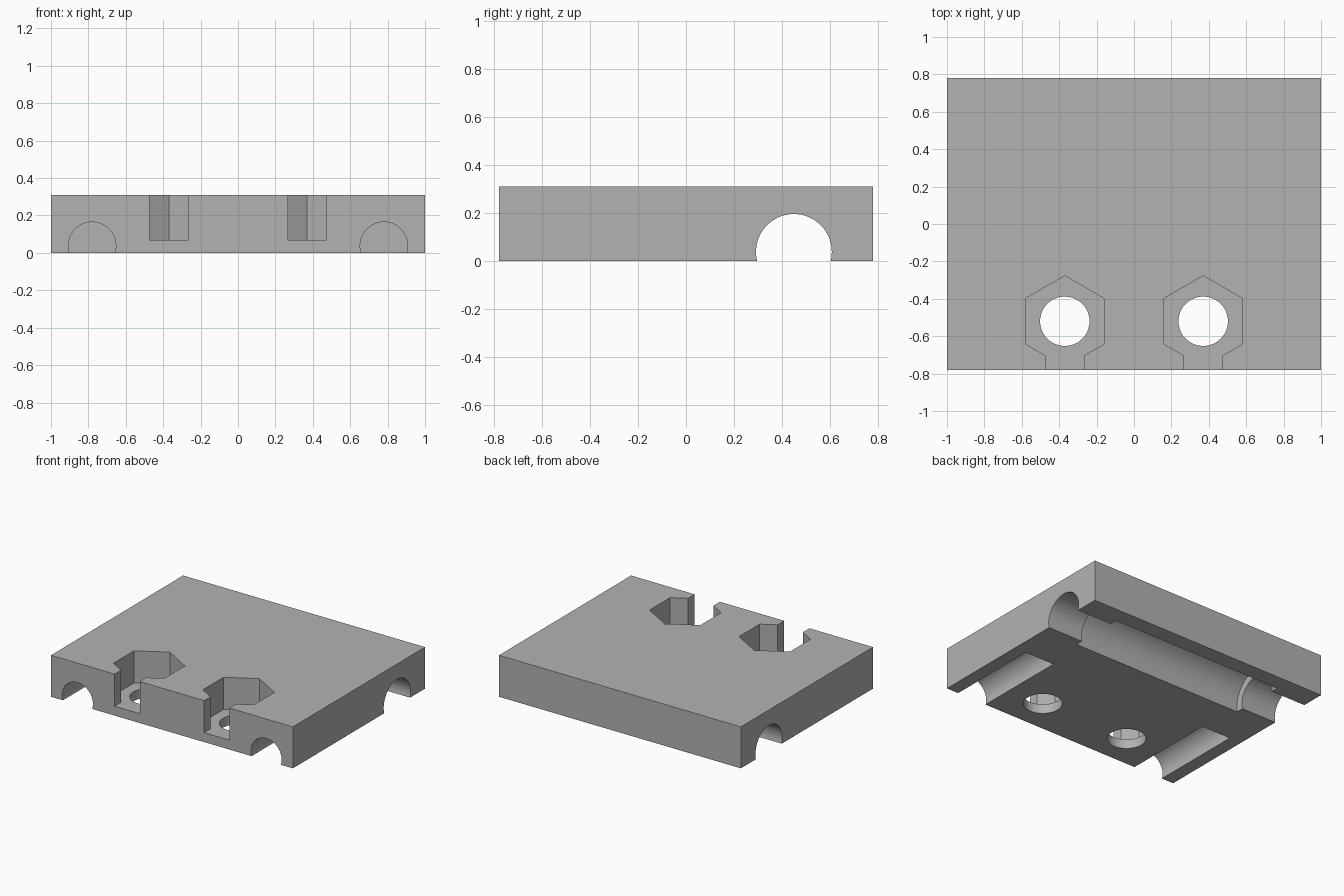
import bpy
import math

default = bpy.data.objects.get("Cube")
if default:
    bpy.data.objects.remove(default, do_unlink=True)

WIDTH, DEPTH, HEIGHT = 2.0, 1.56, 0.31
ROD_Z = 0.038                      # shared height of all rod axes

grey = bpy.data.materials.new("plain grey")
grey.use_nodes = True
colour = (0.45, 0.45, 0.45, 1)
grey.diffuse_color = colour
grey.node_tree.nodes["Principled BSDF"].inputs["Base Color"].default_value = colour


def box(name, centre, size):
    bpy.ops.mesh.primitive_cube_add(size=1, location=centre)
    obj = bpy.context.object
    obj.name = name
    obj.scale = size
    bpy.ops.object.transform_apply(location=True, rotation=True, scale=True)
    return obj


def rod(name, centre, radius, length, rotation=(0, 0, 0), sides=72):
    bpy.ops.mesh.primitive_cylinder_add(vertices=sides, radius=radius, depth=length,
                                        location=centre, rotation=rotation)
    obj = bpy.context.object
    obj.name = name
    bpy.ops.object.transform_apply(location=True, rotation=True, scale=True)
    return obj


def carve(body, cutter):
    mod = body.modifiers.new(cutter.name, "BOOLEAN")
    mod.operation = "DIFFERENCE"
    mod.solver = "EXACT"
    mod.object = cutter
    bpy.context.view_layer.objects.active = body
    bpy.ops.object.modifier_apply(modifier=mod.name)
    bpy.data.objects.remove(cutter, do_unlink=True)


# Solid slab
block = box("clamp_block", (0, 0, HEIGHT / 2), (WIDTH, DEPTH, HEIGHT))
block.data.materials.clear()
block.data.materials.append(grey)

# Cross channel underneath, with a wider bearing seat in the middle
across = (0, math.pi / 2, 0)
carve(block, rod("cross_channel", (0, 0.45, ROD_Z), 0.158, 2.4, across))
carve(block, rod("bearing_seat", (0, 0.45, ROD_Z), 0.213, 1.42, across))

for side in (-1, 1):
    # Blind channels running in from the front
    front, end = -0.98, -0.065
    carve(block, rod("front_channel", (side * 0.78, (front + end) / 2, ROD_Z),
                     0.127, end - front, (math.pi / 2, 0, 0)))
    # Hexagonal nut pocket, its slot to the front, and the screw hole
    x, y, floor = side * 0.37, -0.52, 0.07
    tall = 0.4
    carve(block, rod("nut_pocket", (x, y, floor + tall / 2), 0.243, tall, sides=6))
    carve(block, box("nut_slot", (x, y - 0.2, floor + tall / 2), (0.208, 0.4, tall)))
    carve(block, rod("screw_hole", (x, y, 0.1), 0.132, 1))

# Smooth the bores, keep the edges crisp
bpy.ops.object.select_all(action="DESELECT")
block.select_set(True)
bpy.context.view_layer.objects.active = block
bpy.ops.object.shade_smooth_by_angle(angle=math.radians(30))
